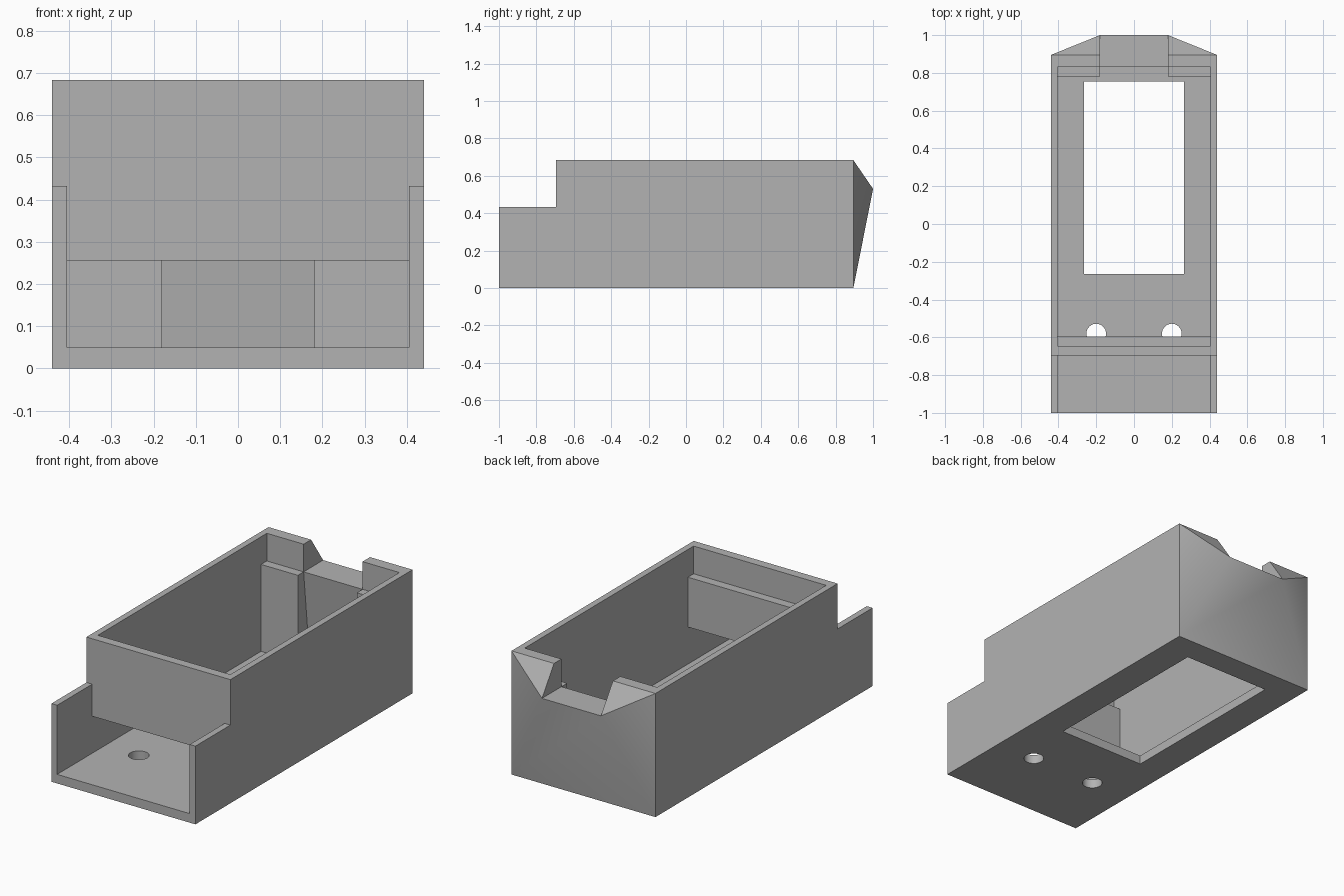
import bpy, bmesh, math
from mathutils import Vector

if "Cube" in bpy.data.objects:
    bpy.data.objects.remove(bpy.data.objects["Cube"], do_unlink=True)

HALF, INNER, SPOUT = 0.44, 0.405, 0.18   # half widths
BACK, TOP, FLOOR, LEDGE = 0.895, 0.683, 0.05, 0.53

grey = bpy.data.materials.new("plain grey")
grey.use_nodes = True
grey.diffuse_color = (0.45, 0.45, 0.45, 1)
grey.node_tree.nodes["Principled BSDF"].inputs["Base Color"].default_value = (0.45, 0.45, 0.45, 1)


def make_object(name, bm):
    bmesh.ops.recalc_face_normals(bm, faces=bm.faces)
    mesh = bpy.data.meshes.new(name)
    bm.to_mesh(mesh)
    bm.free()
    mesh.materials.append(grey)
    obj = bpy.data.objects.new(name, mesh)
    bpy.context.collection.objects.link(obj)
    return obj


def prism(name, profile, half_width):
    """Side profile of (y, z) points, extruded across x."""
    bm = bmesh.new()
    face = bm.faces.new([bm.verts.new((-half_width, y, z)) for y, z in profile])
    new = bmesh.ops.extrude_face_region(bm, geom=[face])["geom"]
    moved = [v for v in new if isinstance(v, bmesh.types.BMVert)]
    bmesh.ops.translate(bm, verts=moved, vec=(2 * half_width, 0, 0))
    return make_object(name, bm)


def rectangle(y0, y1, z0, z1):
    return [(y0, z0), (y1, z0), (y1, z1), (y0, z1)]


# Solid outer block with a pouring lip pulled out of the back
bm = bmesh.new()
for side in (-1, 1):
    for y in (-1, BACK):
        for z in (0, TOP):
            bm.verts.new((side * HALF, y, z))
    bm.verts.new((side * SPOUT, 1, LEDGE))
bmesh.ops.convex_hull(bm, input=bm.verts)
bmesh.ops.dissolve_limit(bm, angle_limit=math.radians(1), verts=bm.verts, edges=bm.edges)
body = make_object("open_case", bm)

# Cutters: front step, cavity with ledges and tray, back spout, floor window
cavity = [(-1.1, FLOOR), (0.78, FLOOR), (0.78, LEDGE), (0.83, LEDGE), (0.83, 1),
          (-0.645, 1), (-0.645, LEDGE), (-0.595, LEDGE), (-0.595, 0.255),
          (-0.695, 0.255), (-0.695, 1), (-1.1, 1)]
spout = [(0.5, FLOOR), (0.88, FLOOR), (0.83, LEDGE), (1.1, LEDGE), (1.1, 1), (0.5, 1)]
cutters = [
    prism("step_cutter", rectangle(-1.1, -0.695, 0.432, 1), 1),
    prism("cavity_cutter", cavity, INNER),
    prism("spout_cutter", spout, SPOUT),
    prism("window_cutter", rectangle(-0.265, 0.755, -0.1, 0.2), 0.265),
]

# Two round screw holes in the floor
for side in (-1, 1):
    bm = bmesh.new()
    bmesh.ops.create_cone(bm, cap_ends=True, segments=32, radius1=0.052, radius2=0.052, depth=0.2)
    bmesh.ops.translate(bm, verts=bm.verts, vec=Vector((side * 0.2, -0.58, 0)))
    cutters.append(make_object("hole_cutter", bm))

# Carve the case and drop the cutters
bpy.ops.object.select_all(action="DESELECT")
bpy.context.view_layer.objects.active = body
body.select_set(True)
for cutter in cutters:
    cutter.hide_render = True
    cut = body.modifiers.new(cutter.name, "BOOLEAN")
    cut.operation, cut.solver, cut.object = "DIFFERENCE", "EXACT", cutter
    bpy.ops.object.modifier_apply(modifier=cut.name)
    bpy.data.objects.remove(cutter, do_unlink=True)

bpy.ops.object.shade_smooth_by_angle(angle=math.radians(30))
